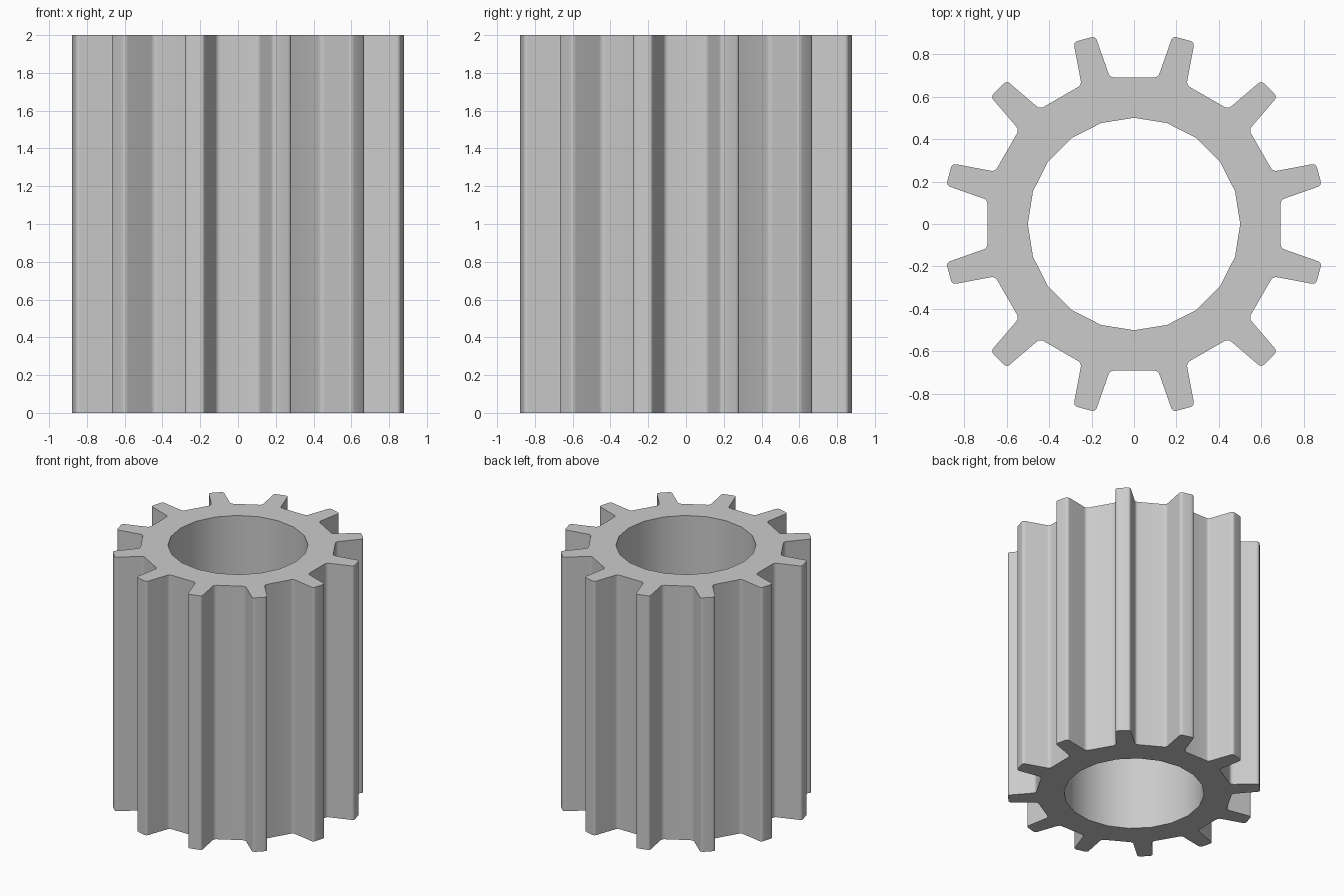
import bpy, bmesh, math
from mathutils import Vector, Matrix

if "Cube" in bpy.data.objects:
    bpy.data.objects.remove(bpy.data.objects["Cube"], do_unlink=True)

TEETH, HEIGHT = 12, 2.0
BORE_RADIUS, BORE_SIDES = 0.5, 20
FLAT = 0.69          # distance from the axis to each flat valley
TIP = 0.901          # tooth tip distance
ROOT_HALF, TIP_HALF = 0.069, 0.0535
FILLET, STEPS = 0.022, 4

grey = bpy.data.materials.new("metal_grey")
grey.use_nodes = True
colour = (0.6, 0.6, 0.6, 1.0)
grey.diffuse_color = colour
grey.node_tree.nodes["Principled BSDF"].inputs["Base Color"].default_value = colour


def sharp_outline():
    """Four corners per tooth, counter-clockwise."""
    half = math.pi / TEETH
    root = (FLAT - ROOT_HALF * math.sin(half)) / math.cos(half)
    tooth = [Vector(p) for p in ((root, -ROOT_HALF), (TIP, -TIP_HALF),
                                 (TIP, TIP_HALF), (root, ROOT_HALF))]
    return [Matrix.Rotation((2 * i + 1) * half, 2) @ p
            for i in range(TEETH) for p in tooth]


def rounded(points):
    """Replace every corner with a small fillet."""
    result = []
    for i, p in enumerate(points):
        a = p + (points[i - 1] - p).normalized() * FILLET
        b = p + (points[(i + 1) % len(points)] - p).normalized() * FILLET
        for s in range(STEPS + 1):
            t = s / STEPS
            result.append(a * (1 - t) ** 2 + p * 2 * t * (1 - t) + b * t ** 2)
    return result


def loop(bm, points, z):
    verts = [bm.verts.new((p.x, p.y, z)) for p in points]
    edges = [bm.edges.new((v, verts[(i + 1) % len(verts)]))
             for i, v in enumerate(verts)]
    return verts, edges


# Toothed sleeve: outer profile and bore, walls between two filled caps
outer = rounded(sharp_outline())
bore = [Matrix.Rotation(2 * math.pi * i / BORE_SIDES, 2) @ Vector((BORE_RADIUS, 0))
        for i in range(BORE_SIDES)]
bm = bmesh.new()
caps = ([], [])
for profile in (outer, bore):
    low, low_edges = loop(bm, profile, 0)
    high, high_edges = loop(bm, profile, HEIGHT)
    caps[0].extend(low_edges)
    caps[1].extend(high_edges)
    for i in range(len(low)):
        j = (i + 1) % len(low)
        bm.faces.new((low[i], low[j], high[j], high[i]))
for edges in caps:
    bmesh.ops.triangle_fill(bm, edges=edges, use_beauty=True)
bmesh.ops.recalc_face_normals(bm, faces=bm.faces)

mesh = bpy.data.meshes.new("gear_sleeve")
bm.to_mesh(mesh)
bm.free()
mesh.materials.append(grey)
sleeve = bpy.data.objects.new("gear_sleeve", mesh)
bpy.context.collection.objects.link(sleeve)

bpy.ops.object.select_all(action='DESELECT')
sleeve.select_set(True)
bpy.context.view_layer.objects.active = sleeve
bpy.ops.object.shade_smooth_by_angle(angle=math.radians(30))
